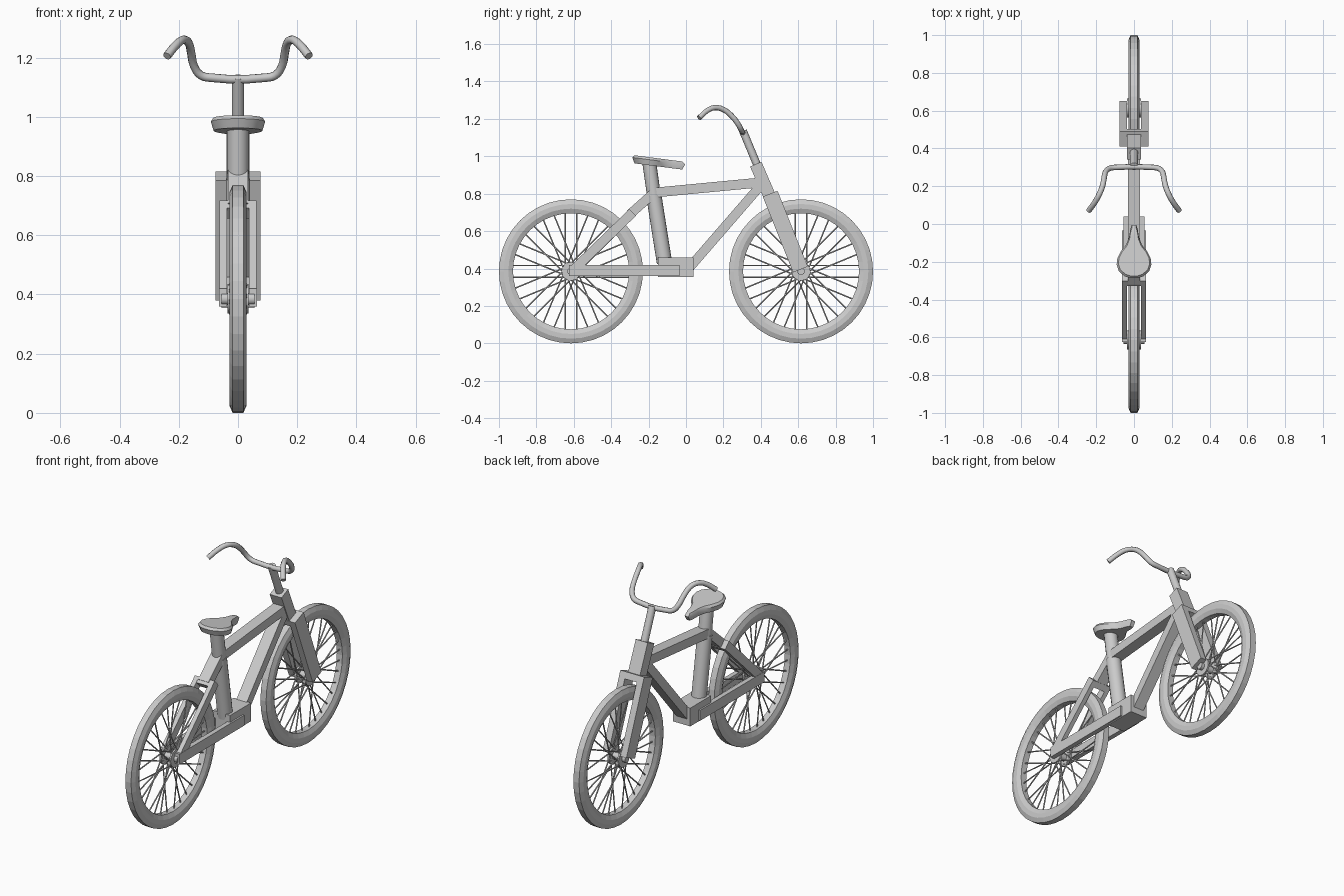
import bpy, bmesh, math
from mathutils import Vector, Matrix

cube = bpy.data.objects.get("Cube")
if cube:
    bpy.data.objects.remove(cube, do_unlink=True)

grey = bpy.data.materials.new("plain grey")
grey.use_nodes = True
colour = (0.6, 0.6, 0.6, 1)
grey.diffuse_color = colour
grey.node_tree.nodes["Principled BSDF"].inputs["Base Color"].default_value = colour


def finish(name, bm, smooth=False):
    bmesh.ops.recalc_face_normals(bm, faces=bm.faces)
    me = bpy.data.meshes.new(name)
    bm.to_mesh(me)
    bm.free()
    me.materials.append(grey)
    ob = bpy.data.objects.new(name, me)
    bpy.context.collection.objects.link(ob)
    if smooth:
        bpy.ops.object.select_all(action='DESELECT')
        ob.select_set(True)
        bpy.context.view_layer.objects.active = ob
        bpy.ops.object.shade_smooth_by_angle(angle=math.radians(40))
    return ob


def rod(bm, a, b, r, sides):
    a, b = Vector(a), Vector(b)
    d = b - a
    m = Matrix.Translation((a + b) / 2) @ d.to_track_quat('Z', 'Y').to_matrix().to_4x4()
    bmesh.ops.create_cone(bm, cap_ends=True, segments=sides, radius1=r, radius2=r,
                          depth=d.length, matrix=m)


def tube(name, a, b, r, sides=16):
    bm = bmesh.new()
    rod(bm, a, b, r, sides)
    return finish(name, bm, True)


def beam(name, a, b, thick, width, x=0):
    """Square bar between two (y, z) points, centred on x."""
    a, b = Vector((x, *a)), Vector((x, *b))
    d = b - a
    along = d.normalized()
    side = Vector((1, 0, 0))
    rot = Matrix((side, along.cross(side), along)).transposed().to_4x4()
    m = Matrix.Translation((a + b) / 2) @ rot @ Matrix.Diagonal((width, thick, d.length, 1))
    bm = bmesh.new()
    bmesh.ops.create_cube(bm, size=1, matrix=m)
    return finish(name, bm)


def wheel(name, y, z=0.385):
    # Tyre and rim: a closed profile of (x, radius) spun round the axle
    half = [(0.018, 0.385), (0.029, 0.36), (0.029, 0.335), (0.018, 0.31)]
    profile = half + [(-x, r) for x, r in reversed(half)]
    bm = bmesh.new()
    n = 40
    rings = []
    for i in range(n):
        t = math.tau * i / n
        rings.append([bm.verts.new((x, y + r * math.cos(t), z + r * math.sin(t)))
                      for x, r in profile])
    for i in range(n):
        p, q = rings[i], rings[(i + 1) % n]
        for j in range(len(profile)):
            k = (j + 1) % len(profile)
            bm.faces.new((p[j], p[k], q[k], q[j]))
    finish(name + "_tyre", bm)

    # Spokes: parallel pairs, offset either side of each radius
    bm = bmesh.new()
    for i in range(16):
        t = math.tau * i / 16
        out = Vector((0, math.cos(t), math.sin(t)))
        across = Vector((0, -math.sin(t), math.cos(t)))
        for s in (-1, 1):
            base = Vector((0, y, z)) + across * 0.031 * s
            flange = Vector((0.03 * (1 if (i + (s > 0)) % 2 else -1), 0, 0))
            rod(bm, base + flange, base + out * 0.315, 0.0038, 6)
    finish(name + "_spokes", bm)

    # Hub
    tube(name + "_axle", (-0.055, y, z), (0.055, y, z), 0.02)
    for s in (-1, 1):
        tube(name + "_hub_flange", (s * 0.026, y, z), (s * 0.036, y, z), 0.05)


wheel("rear_wheel", -0.615)
wheel("front_wheel", 0.615)

# Main frame
beam("top_tube", (-0.18, 0.805), (0.40, 0.86), 0.052, 0.066)
beam("down_tube", (0.01, 0.395), (0.40, 0.845), 0.05, 0.066)
beam("bottom_bracket", (-0.15, 0.407), (0.04, 0.407), 0.105, 0.11)
tube("seat_tube", (0, -0.115, 0.43), (0, -0.172, 0.79), 0.041)
tube("seat_post", (0, -0.17, 0.78), (0, -0.197, 0.97), 0.037)

# Rear stays
beam("seat_stay_top", (-0.30, 0.69), (-0.165, 0.81), 0.05, 0.066)
beam("seat_stay_bridge", (-0.31, 0.675), (-0.285, 0.70), 0.05, 0.124)
for side, s in (("left", 1), ("right", -1)):
    beam(side + "_seat_stay", (-0.60, 0.395), (-0.285, 0.70), 0.05, 0.026, s * 0.05)
    beam(side + "_chain_stay", (-0.625, 0.39), (-0.035, 0.39), 0.06, 0.027, s * 0.051)

# Steering: head, fork and handlebar
beam("head_tube", (0.373, 0.958), (0.45, 0.78), 0.066, 0.076)
beam("fork_crown", (0.45, 0.80), (0.464, 0.765), 0.085, 0.152)
for side, s in (("left", 1), ("right", -1)):
    beam(side + "_fork_leg", (0.45, 0.80), (0.612, 0.395), 0.085, 0.038, s * 0.057)
tube("stem", (0, 0.39, 0.93), (0, 0.305, 1.135), 0.021)

path = [(0.09, 0.30, 1.132), (0.125, 0.296, 1.14), (0.148, 0.28, 1.17),
        (0.158, 0.245, 1.215), (0.167, 0.20, 1.25), (0.185, 0.155, 1.26),
        (0.207, 0.115, 1.245), (0.24, 0.07, 1.205)]
path = [(-x, y, z) for x, y, z in reversed(path)] + path
curve = bpy.data.curves.new("handlebar_path", 'CURVE')
curve.dimensions = '3D'
curve.bevel_depth = 0.0145
curve.bevel_resolution = 2
curve.resolution_u = 3
curve.use_fill_caps = True
spline = curve.splines.new('BEZIER')
spline.bezier_points.add(len(path) - 1)
for p, co in zip(spline.bezier_points, path):
    p.co = co
    p.handle_left_type = p.handle_right_type = 'AUTO'
curve.materials.append(grey)
bar = bpy.data.objects.new("handlebar", curve)
bpy.context.collection.objects.link(bar)

# Saddle: half outline mirrored, lofted through three levels and tilted nose down
outline = [(0.012, -0.004), (0.02, -0.03), (0.026, -0.07), (0.042, -0.11), (0.07, -0.145),
           (0.088, -0.18), (0.092, -0.215), (0.08, -0.25), (0.05, -0.277), (0.018, -0.287)]
outline += [(-x, y) for x, y in reversed(outline)]
centre = Vector((0, -0.17))
bm = bmesh.new()
levels = []
for z, scale in ((-0.022, 0.9), (0.008, 1.0), (0.021, 0.9)):
    ring = []
    for p in outline:
        x, y = centre + (Vector(p) - centre) * scale
        ring.append(bm.verts.new((x, y, z + 0.968 - 0.13 * (y + 0.15))))
    levels.append(ring)
for low, high in zip(levels, levels[1:]):
    for i in range(len(low)):
        k = (i + 1) % len(low)
        bm.faces.new((low[i], low[k], high[k], high[i]))
bm.faces.new(levels[0])
bm.faces.new(levels[-1])
finish("saddle", bm, True)
